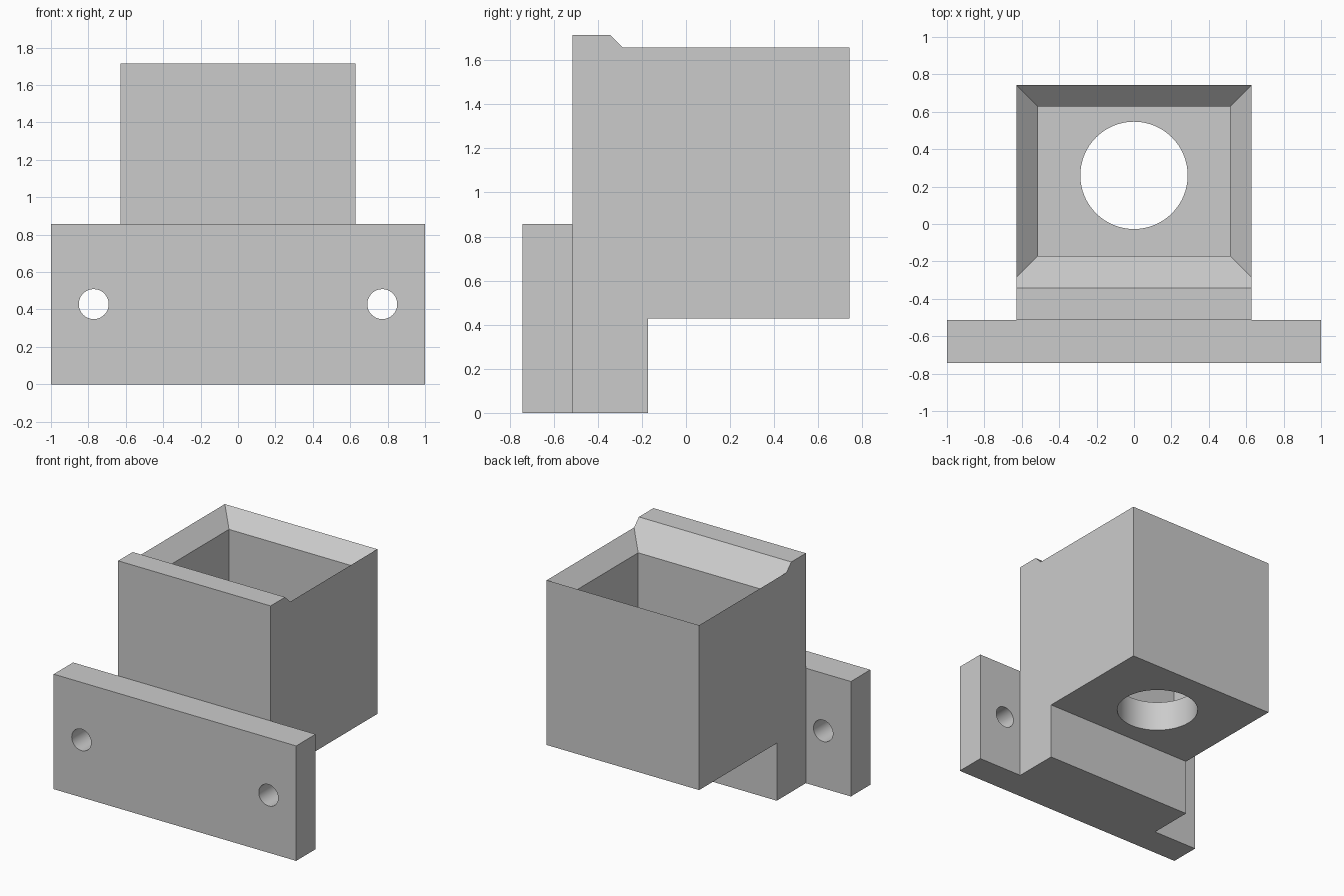
import bpy, bmesh
from math import radians
from mathutils import Matrix, Vector

cube = bpy.data.objects.get("Cube")
if cube:
    bpy.data.objects.remove(cube, do_unlink=True)

U = 2 / 35              # design unit: the plate is 35 wide
FRONT = -13 * U         # front face of the plate
BACK = 13 * U
SEAT = -9 * U           # where the box meets the plate
INNER = -3 * U          # inner face of the thick front wall
HALF = 11 * U           # half width of the box
BOTTOM, TOP = 7.5 * U, 30 * U
WALL = 2 * U

grey = bpy.data.materials.new("plain grey")
grey.diffuse_color = (0.6, 0.6, 0.6, 1)
grey.use_nodes = True
grey.node_tree.nodes["Principled BSDF"].inputs["Base Color"].default_value = (0.6, 0.6, 0.6, 1)


def finish(name, bm):
    bmesh.ops.recalc_face_normals(bm, faces=bm.faces)
    mesh = bpy.data.meshes.new(name)
    bm.to_mesh(mesh)
    bm.free()
    mesh.materials.append(grey)
    obj = bpy.data.objects.new(name, mesh)
    bpy.context.collection.objects.link(obj)
    return obj


def loft(name, rings):
    """Solid through a stack of matching closed rings."""
    bm = bmesh.new()
    loops = [[bm.verts.new(p) for p in ring] for ring in rings]
    for a, b in zip(loops, loops[1:]):
        for i in range(len(a)):
            j = (i + 1) % len(a)
            bm.faces.new((a[i], a[j], b[j], b[i]))
    bm.faces.new(loops[0])
    bm.faces.new(loops[-1])
    return finish(name, bm)


def rect(x, y0, y1, z):
    return [(-x, y0, z), (x, y0, z), (x, y1, z), (-x, y1, z)]


def cylinder(name, centre, radius, depth, along_y=False):
    bm = bmesh.new()
    turn = Matrix.Rotation(radians(90), 4, "X") if along_y else Matrix()
    bmesh.ops.create_cone(bm, cap_ends=True, segments=64, radius1=radius, radius2=radius,
                          depth=depth, matrix=Matrix.Translation(Vector(centre)) @ turn)
    return finish(name, bm)


def combine(target, other, operation):
    other.hide_render = True
    mod = target.modifiers.new(operation.lower(), "BOOLEAN")
    mod.operation, mod.solver, mod.object = operation, "EXACT", other
    bpy.context.view_layer.objects.active = target
    bpy.ops.object.modifier_apply(modifier=mod.name)
    bpy.data.objects.remove(other, do_unlink=True)


# Box with its lower foot, extruded sideways from one profile
profile = [(SEAT, 0), (INNER, 0), (INNER, BOTTOM), (BACK, BOTTOM), (BACK, TOP), (SEAT, TOP)]
bracket = loft("box_bracket", [[(x, y, z) for y, z in profile] for x in (-HALF, HALF)])

# Mounting plate
plate = loft("mounting_plate", [rect(1, FRONT, SEAT, 0), rect(1, FRONT, SEAT, 15 * U)])
combine(bracket, plate, "UNION")

# Pocket with a flared mouth that also trims the rim, leaving the front lip
inner_x, inner_back = HALF - WALL, BACK - WALL
mouth, flare = 27 * U, 5 * U
pocket = loft("pocket_cutter", [
    rect(inner_x, INNER, inner_back, BOTTOM + 4 * U),
    rect(inner_x, INNER, inner_back, mouth),
    rect(inner_x + flare, INNER - flare, inner_back + flare, mouth + flare)])
combine(bracket, pocket, "DIFFERENCE")

# Round outlet in the floor
combine(bracket, cylinder("outlet_cutter", (0, 0.26, BOTTOM + 2 * U), 0.287, 8 * U), "DIFFERENCE")

# Screw holes in the plate
for side in (-1, 1):
    hole = cylinder("screw_hole_cutter", (side * 13.5 * U, (FRONT + SEAT) / 2, BOTTOM),
                    0.08, 8 * U, along_y=True)
    combine(bracket, hole, "DIFFERENCE")

# Smooth hole walls, sharp edges elsewhere
bpy.ops.object.select_all(action="DESELECT")
bracket.select_set(True)
bpy.context.view_layer.objects.active = bracket
bpy.ops.object.shade_smooth_by_angle(angle=radians(20))
